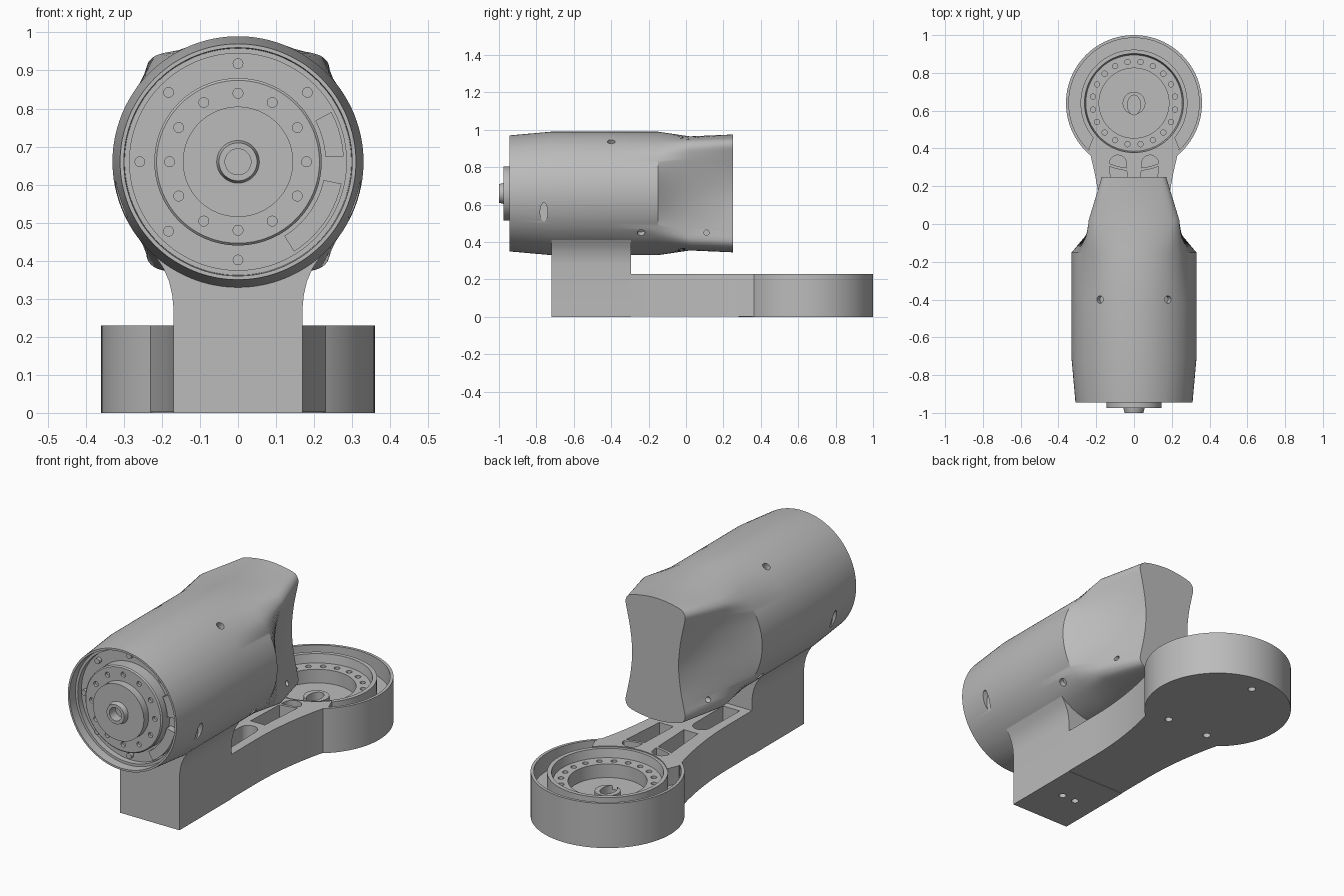
import bpy, bmesh, math
from mathutils import Vector, Matrix

if "Cube" in bpy.data.objects:
    bpy.data.objects.remove(bpy.data.objects["Cube"])

grey = bpy.data.materials.new("plain grey")
grey.use_nodes = True
grey.diffuse_color = (0.5, 0.5, 0.5, 1)
grey.node_tree.nodes["Principled BSDF"].inputs["Base Color"].default_value = (0.5, 0.5, 0.5, 1)

AXIS_Z = 0.66    # height of the barrel axis
DISC_Y = 0.64    # centre of the round joint seat
parts = []


def finish(name, bm):
    bmesh.ops.recalc_face_normals(bm, faces=bm.faces)
    mesh = bpy.data.meshes.new(name)
    bm.to_mesh(mesh)
    bm.free()
    mesh.materials.append(grey)
    obj = bpy.data.objects.new(name, mesh)
    bpy.context.collection.objects.link(obj)
    parts.append(obj)
    return obj


def loft(name, rings):
    """Skin a list of equal rings and cap both ends."""
    bm = bmesh.new()
    loops = [[bm.verts.new(p) for p in ring] for ring in rings]
    n = len(loops[0])
    for a, b in zip(loops, loops[1:]):
        for i in range(n):
            j = (i + 1) % n
            bm.faces.new((a[i], a[j], b[j], b[i]))
    bm.faces.new(loops[0])
    bm.faces.new(loops[-1])
    return finish(name, bm)


def prism(name, outline, offset, extrude):
    """Extrude a flat outline of 3D points."""
    bm = bmesh.new()
    face = bm.faces.new([bm.verts.new(Vector(p) + Vector(offset)) for p in outline])
    new = bmesh.ops.extrude_face_region(bm, geom=[face])["geom"]
    bmesh.ops.translate(bm, vec=extrude, verts=[v for v in new if isinstance(v, bmesh.types.BMVert)])
    return finish(name, bm)


def add_pin(bm, centre, axis, r, depth, stretch=1):
    rot = Vector(axis).to_track_quat('Z', 'Y').to_matrix().to_4x4()
    scale = Matrix.Diagonal((1, stretch, 1, 1))
    bmesh.ops.create_cone(bm, cap_ends=True, segments=20, radius1=r, radius2=r, depth=depth,
                          matrix=Matrix.Translation(centre) @ rot @ scale)


def cut(obj, cutter):
    """Subtract the cutter and throw it away."""
    parts.remove(cutter)
    cutter.hide_render = True
    mod = obj.modifiers.new("cut", 'BOOLEAN')
    mod.operation, mod.solver, mod.object = 'DIFFERENCE', 'EXACT', cutter
    bpy.context.view_layer.objects.active = obj
    bpy.ops.object.modifier_apply(modifier=mod.name)
    bpy.data.objects.remove(cutter)


def cut_pins(obj, pins):
    bm = bmesh.new()
    for pin in pins:
        add_pin(bm, *pin)
    cut(obj, finish("hole_cutter", bm))


def polar(r, degrees):
    return r * math.cos(math.radians(degrees)), r * math.sin(math.radians(degrees))


def ring_y(r, y, n=96):
    pts = [polar(r, 360 * i / n) for i in range(n)]
    return [(b, y, AXIS_Z + a) for a, b in pts]


def ring_z(r, z, n=96):
    pts = [polar(r, 360 * i / n) for i in range(n)]
    return [(a, DISC_Y + b, z) for a, b in pts]


def four_way(quarter, w, h, y, steps=4):
    """Mirror a quarter section to a full ring and round it with a spline."""
    back = quarter[-2::-1]
    pts = quarter + [(x, -z) for x, z in back]
    pts += [(-x, z) for x, z in pts[-2:0:-1]]
    ring, n = [], len(pts)
    for i in range(n):
        p0, p1, p2, p3 = [Vector(pts[(i + k) % n]) for k in (-1, 0, 1, 2)]
        for s in range(steps):
            t = s / steps
            p = p1 + 0.5 * t * (p2 - p0 + t * (2 * p0 - 5 * p1 + 4 * p2 - p3
                                               + t * (3 * p1 - p0 - 3 * p2 + p3)))
            ring.append((p.x * w, y, AXIS_Z + p.y * h))
    return ring


# Barrel: open cup at the front, round body, waisted tail at the back
waisted = [(0, 1), (.3, .99), (.6, .965), (.85, .93), (.96, .88),
           (1, .8), (.95, .66), (.86, .43), (.8, .2), (.78, 0)]
round_q = [polar(1, a)[::-1] for a in (0, 11, 22, 33, 42, 50, 58, 68, 79, 90)]
body = [(.285, -.87), (.285, -.9), (.298, -.9), (.3, -.945), (.31, -.945),
        (.33, -.72), (.33, -.4), (.33, -.15)]
barrel = loft("barrel", [four_way(round_q, r, r, y) for r, y in body]
              + [four_way(waisted, .24, .305, .02), four_way(waisted, .17, .315, .25)])
holes = []
for s in (-1, 1):
    holes += [((s * .18, -.4, AXIS_Z + .277), (s * .54, 0, .84), .02, .06),
              ((s * .255, -.24, AXIS_Z - .21), (s * .77, 0, -.64), .02, .06),
              ((s * .23, .11, .45), (s, 0, 0), .014, .1),
              ((s * .32, -.76, .56), (s, 0, 0), .02, .06, 2.5)]
cut_pins(barrel, holes)

# Actuator inside the front cup
actuator = loft("actuator", [ring_y(r, y) for r, y in
                [(.22, -.86), (.22, -.93), (.214, -.936), (.145, -.936), (.145, -.975),
                 (.056, -.975), (.05, -1), (.034, -1), (.034, -.95)]])
pins = []
for i in range(12):
    a, b = polar(.18, 30 * i)
    pins.append(((a, -.936, AXIS_Z + b), (0, 1, 0), .013, .03))
cut_pins(actuator, pins)

# Bolts around the cup floor
bm = bmesh.new()
for angle in (45, 90, 135, 180, 225, 270):
    a, b = polar(.258, angle)
    add_pin(bm, (a, -.875, AXIS_Z + b), (0, 1, 0), .014, .03)
finish("cup_bolts", bm)

# Curved connector blocks on one side of the cup
for name, lo, hi in (("upper_connector", 3, 28), ("lower_connector", -58, -12)):
    steps = [lo + (hi - lo) * i / 10 for i in range(11)]
    arc = [polar(.278, a) for a in steps] + [polar(.23, a) for a in reversed(steps)]
    prism(name, [(a, 0, AXIS_Z + b) for a, b in arc], (0, -.865, 0), (0, -.04, 0))

# Column that carries the barrel, flared at the top
flare = [(.17, 0), (.17, .28), (.173, .31), (.181, .345), (.196, .38), (.222, .42), (.222, .5)]
profile = flare + [(-x, z) for x, z in reversed(flare)]
column = prism("column", [(x, 0, z) for x, z in profile], (0, -.72, 0), (0, .425, 0))
cut_pins(column, [((s * .04, -.5, 0), (0, 0, 1), .018, .06) for s in (-1, 1)])

# Arm that widens towards the joint seat
side = [(.17, -.295)]
for i in range(13):
    t = i / 12
    side.append((.17 + .07 * t * t, -.1 + .5 * t))
side.append((.215, .46))
seat_arc = []
for i in range(21):
    a, b = polar(.278, -42 - 96 * i / 20)
    seat_arc.append((a, DISC_Y + b))
outline = side + seat_arc + [(-x, y) for x, y in reversed(side)]
arm = prism("arm", [(x, y, 0) for x, y in outline], (0, 0, .002), (0, 0, .228))


def pocket(x0, x1, x2, x3, y0, y1):
    """Tapered pocket with a rounded end towards the seat."""
    mid, r = (x2 + x3) / 2, (x3 - x2) / 2
    tip = [polar(r, 180 * i / 10) for i in range(11)]
    pts = [(x0, y0), (x1, y0)] + [(mid + a, y1 - r + b) for a, b in tip]
    return [(x, y, 0) for x, y in pts]


for s in (-1, 1):
    for shape in (pocket(.03, .11, .04, .13, .06, .365), pocket(.03, .125, .03, .12, -.26, .02)):
        cut(arm, prism("pocket_cutter", [(s * x, y, z) for x, y, z in shape], (0, 0, .06), (0, 0, .3)))

# Round joint seat: outer wall, groove, inner ring and stepped floor
seat = loft("joint_seat", [ring_z(r, z) for r, z in
            [(.36, 0), (.36, .23), (.345, .23), (.345, .14), (.283, .14), (.283, .225),
             (.262, .225), (.255, .18), (.185, .18), (.185, .11), (.06, .11), (.06, .13)]])
pins = []
for i in range(20):
    a, b = polar(.22, 18 * i + 9)
    pins.append(((a, DISC_Y + b, .18), (0, 0, 1), .014, .04))
for angle in (-62, -118, 90):
    a, b = polar(.26, angle)
    pins.append(((a, DISC_Y + b, 0), (0, 0, 1), .019, .06))
pins.append(((0, DISC_Y - .01, .13), (0, 0, 1), .035, .08, 1.5))
cut_pins(seat, pins)

# Smooth shading with sharp edges kept
bpy.ops.object.select_all(action='DESELECT')
for obj in parts:
    obj.select_set(True)
bpy.context.view_layer.objects.active = barrel
bpy.ops.object.shade_smooth_by_angle(angle=math.radians(30))
